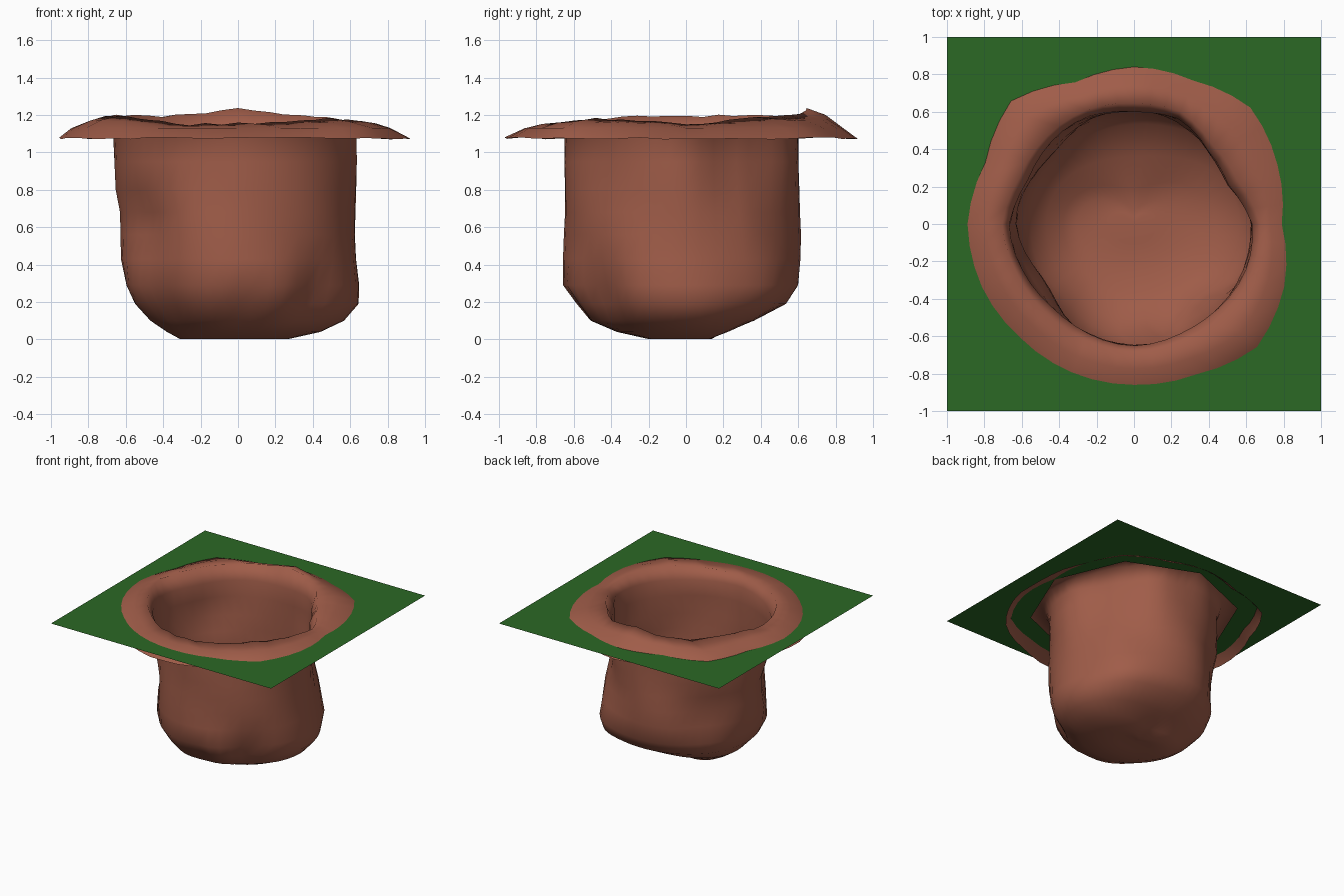
import bpy, bmesh, random
from math import sin, cos, pi, radians, exp, hypot

if "Cube" in bpy.data.objects:
    bpy.data.objects.remove(bpy.data.objects["Cube"])

random.seed(4)
N = 48
GROUND_Z = 1.13


def material(name, color):
    m = bpy.data.materials.new(name)
    m.diffuse_color = color
    m.use_nodes = True
    m.node_tree.nodes["Principled BSDF"].inputs["Base Color"].default_value = m.diffuse_color
    return m


def make_object(name, bm, mat):
    me = bpy.data.meshes.new(name)
    bm.to_mesh(me)
    bm.free()
    ob = bpy.data.objects.new(name, me)
    bpy.context.collection.objects.link(ob)
    me.materials.append(mat)
    return ob


def around(values, a, eased=False):
    """Interpolate evenly spaced values round the circle."""
    t = (a / (2 * pi)) % 1 * len(values)
    i = int(t)
    f = t - i
    if eased:
        f = (1 - cos(f * pi)) / 2
    return values[i % len(values)] * (1 - f) + values[(i + 1) % len(values)] * f


# Rim outlines by angle from +x: ground crossing, mouth, crest height, lip overhang
crossing = [.79, .83, .88, .83, .84, .82, .93, .86, .89, .88, .86, .86, .86, .87, .93, .87]
mouth = [.635, .56, .555, .61, .605, .62, .62, .62, .665, .64, .63, .635, .645, .64, .64, .64]
crest = [1.15, 1.17, 1.19, 1.2, 1.235, 1.2, 1.19, 1.2, 1.19, 1.2, 1.17, 1.15, 1.155, 1.16, 1.18, 1.17]
lip = [.13, .07, .08, .04, .065, .08, .11, .04]
# Wall rings: height, then radius to the right, back, left, front
walls = [
    (1.08, .63, .60, .665, .64), (.95, .64, .60, .67, .66), (.80, .63, .60, .65, .66),
    (.68, .63, .605, .60, .66), (.56, .63, .62, .605, .66), (.43, .635, .62, .615, .655),
    (.29, .645, .605, .60, .66), (.19, .64, .535, .555, .60), (.10, .565, .36, .47, .52),
    (.04, .44, .19, .38, .37), (.002, .27, .08, .31, .20), (.008, .12, .04, .14, .10)]
# Dents: angle, height, size, inward depth (negative bulges out)
dents = [(-48, .22, .15, .07), (-85, .17, .10, .05), (215, .62, .22, .06), (225, .15, .16, .05),
         (25, .85, .22, .03), (135, .45, .22, .045), (45, .2, .16, -.03), (60, .6, .2, .02)]

rings = []
for k in range(4):                                    # rim: outer lip to inner crest
    ring = []
    for j in range(N):
        a = 2 * pi * j / N
        c, m, h = around(crossing, a), around(mouth, a), around(crest, a)
        r = [c + around(lip, a), c, m + .6 * (c - m), m + .04][k]
        z = [1.075, GROUND_Z, .35 * GROUND_Z + .65 * h, h][k]
        z += random.uniform(-.006, .006) * (k != 1)
        ring.append((r * cos(a), r * sin(a), z))
    rings.append(ring)
for z0, *radii in walls:                              # pit wall and floor
    ring = []
    for j in range(N):
        a = 2 * pi * j / N
        r = around(radii, a, eased=True)
        fade = max(0, min(1, (z0 - .3) / .75))
        r += fade * (around(mouth, a) - r)
        shift = 0
        for ang, dz, size, depth in dents:
            d = hypot(r * cos(a) - .62 * cos(radians(ang)),
                      r * sin(a) - .62 * sin(radians(ang)), z0 - dz)
            shift += depth * exp(-(d / size) ** 2)
        r += .006 * sin(5 * a + 9 * z0) * min(1, z0 * 4) - shift
        ring.append((r * cos(a), r * sin(a), z0))
    rings.append(ring)

bm = bmesh.new()
loops = [[bm.verts.new(p) for p in ring] for ring in rings]
for A, B in zip(loops, loops[1:]):
    for j in range(N):
        i = (j + 1) % N
        bm.faces.new((A[i], A[j], B[j], B[i]))
centre = bm.verts.new((0, 0, .01))
for j in range(N):
    bm.faces.new((loops[-1][(j + 1) % N], loops[-1][j], centre))
# Face normals inward and upward, as seen from above
bm.normal_update()
if centre.normal.z < 0:
    bmesh.ops.reverse_faces(bm, faces=bm.faces[:])
for f in bm.faces:
    f.smooth = True
make_object("earth_pit", bm, material("earth", (.35, .108, .066, 1)))

# Flat grass square with an opening hidden under the rim
bm = bmesh.new()
M = 8
outer, inner = [], []
for j in range(M):
    a = 2 * pi * j / M
    s = max(abs(cos(a)), abs(sin(a)))
    outer.append(bm.verts.new((cos(a) / s, sin(a) / s, GROUND_Z)))
    inner.append(bm.verts.new((.78 * cos(a), .78 * sin(a), GROUND_Z)))
for j in range(M):
    i = (j + 1) % M
    bm.faces.new((inner[j], outer[j], outer[i], inner[i]))
make_object("grass_ground", bm, material("grass", (.024, .14, .018, 1)))
